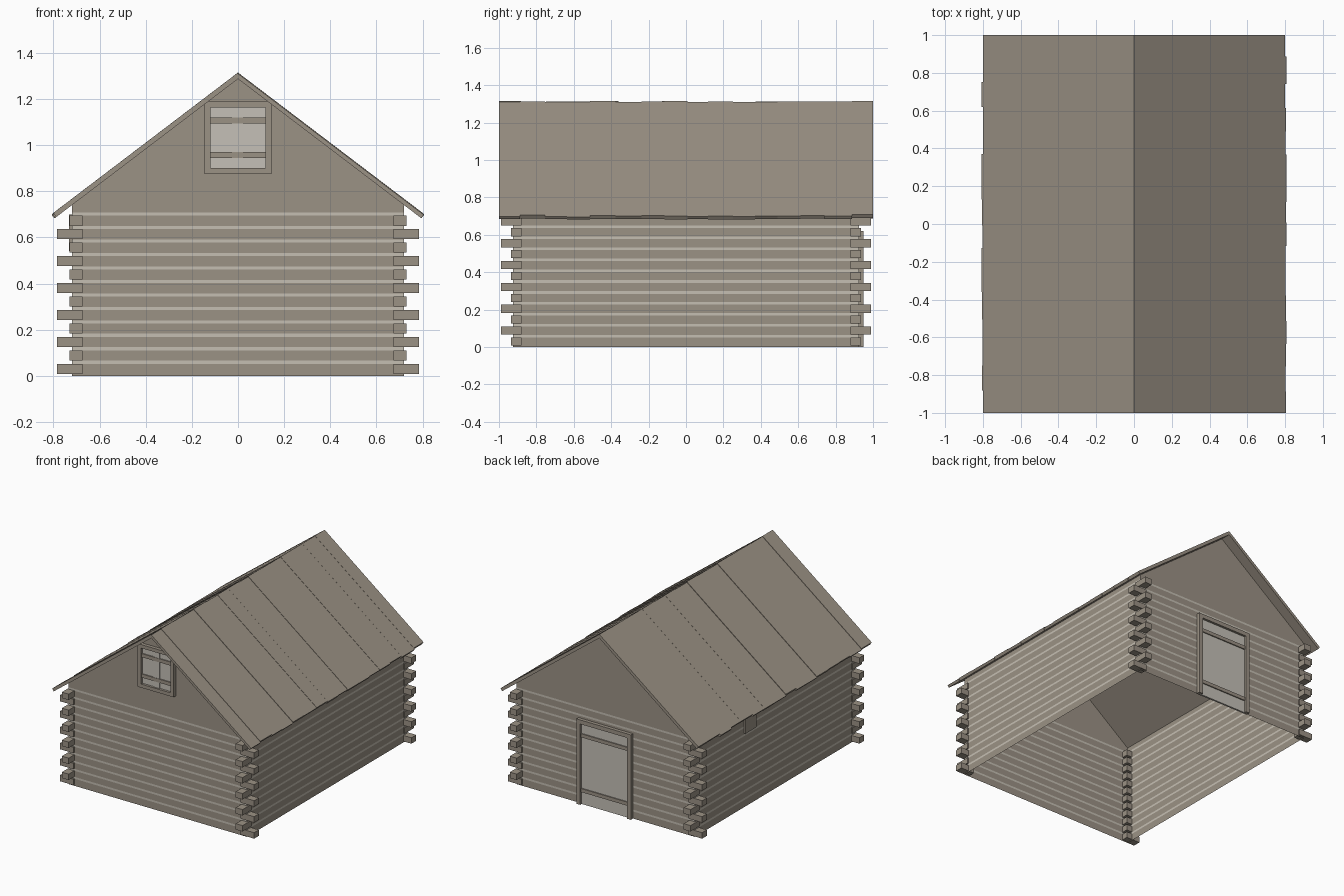
import bpy, bmesh, random

random.seed(4)
cube = bpy.data.objects.get("Cube")
if cube:
    bpy.data.objects.remove(cube, do_unlink=True)


def material(name, color):
    m = bpy.data.materials.new(name)
    m.use_nodes = True
    m.diffuse_color = (*color, 1)
    m.node_tree.nodes["Principled BSDF"].inputs["Base Color"].default_value = (*color, 1)
    return m


WOOD = material("weathered_wood", (0.33, 0.288, 0.235))
CHINK = material("pale_chinking", (0.56, 0.52, 0.45))
BOARD = material("pale_board", (0.56, 0.53, 0.475))


def finish(name, bm, *mats):
    mesh = bpy.data.meshes.new(name)
    bm.to_mesh(mesh)
    bm.free()
    for m in mats:
        mesh.materials.append(m)
    obj = bpy.data.objects.new(name, mesh)
    bpy.context.collection.objects.link(obj)
    return obj


def add_box(bm, x, y, z):
    """Box between the (low, high) pairs given for each axis."""
    verts = bmesh.ops.create_cube(bm, size=1)["verts"]
    for v in verts:
        v.co = [lo + (c + 0.5) * (hi - lo) for c, (lo, hi) in zip(v.co, (x, y, z))]


def boxes(name, mat, *specs):
    bm = bmesh.new()
    for s in specs:
        add_box(bm, *s)
    return finish(name, bm, mat)


# Main dimensions
WX, WY = 0.72, 0.925          # wall faces
PITCH, ROWS = 0.0584, 12      # log courses
RIDGE, SLOPE = 1.315, 0.76
UNDER = RIDGE - 0.026         # underside of the roof at the ridge
EAVE = UNDER - SLOPE * WX

# Log walls: open shell, banded into logs and pale chinking
bm = bmesh.new()
levels = [0]
for k in range(1, ROWS + 1):
    levels += [PITCH * k - 0.007, PITCH * k + 0.007]
levels.append(EAVE)
corners = [(-WX, -WY), (WX, -WY), (WX, WY), (-WX, WY)]
rings = [[bm.verts.new((x, y, z)) for x, y in corners] for z in levels]
for i in range(len(rings) - 1):
    low, high = rings[i], rings[i + 1]
    for a in range(4):
        b = (a + 1) % 4
        face = bm.faces.new((low[a], low[b], high[b], high[a]))
        face.material_index = i % 2
# Gables
for a, b, y in ((0, 1, -WY), (2, 3, WY)):
    peak = bm.verts.new((0, y, UNDER))
    bm.faces.new((rings[-1][a], rings[-1][b], peak))
finish("log_walls", bm, WOOD, CHINK)

# Interlocking log ends, alternating direction at each course
bm = bmesh.new()
for k in range(ROWS):
    z = (PITCH * k + 0.008, PITCH * (k + 1) - 0.007)
    reach_x, reach_y = (0.785, 0.935) if k % 2 == 0 else (0.73, 0.99)
    for sx in (-1, 1):
        for sy in (-1, 1):
            add_box(bm, sorted((sx * 0.675, sx * reach_x)),
                    sorted((sy * 0.88, sy * reach_y)), z)
finish("corner_log_ends", bm, WOOD)


# Roof boards, slightly uneven in height and length
def roof_side(name, side):
    bm = bmesh.new()
    count = 16
    edges = [-1 + 2 * i / count + random.uniform(-0.015, 0.015) for i in range(count + 1)]
    edges[0], edges[-1] = -1, 1
    for y0, y1 in zip(edges, edges[1:]):
        drop = random.uniform(0, 0.006)
        run = random.uniform(0.798, 0.808)
        top = RIDGE - drop
        profile = [(0, top), (run, top - SLOPE * run),
                   (run - 0.012, UNDER - 0.002 - SLOPE * (run - 0.012)), (0, UNDER - 0.002)]
        ends = [[bm.verts.new((side * x, y, z)) for x, z in profile] for y in (y0, y1)]
        bm.faces.new(ends[0])
        bm.faces.new(ends[1][::-1])
        for a in range(4):
            b = (a + 1) % 4
            bm.faces.new((ends[0][a], ends[1][a], ends[1][b], ends[0][b]))
    bmesh.ops.recalc_face_normals(bm, faces=bm.faces)
    finish(name, bm, WOOD)


roof_side("roof_boards_left", 1)
roof_side("roof_boards_right", -1)


# Boarded openings: frame, pale panel and two cross battens
def opening(name, side, half, z0, z1, rim, sill, battens):
    def depth(d):
        return sorted((side * (WY - 0.005), side * (WY + d)))
    inner = half - rim
    frame = [((-half, -inner), depth(0.025), (z0, z1)),
             ((inner, half), depth(0.025), (z0, z1)),
             ((-inner, inner), depth(0.025), (z1 - rim, z1))]
    if sill:
        frame.append(((-inner, inner), depth(0.025), (z0, z0 + rim)))
    boxes(name + "_frame", WOOD, *frame)
    boxes(name + "_panel", BOARD, ((-inner, inner), depth(0.008), (z0 + sill, z1 - rim)))
    boxes(name + "_battens", WOOD,
          *[((-inner, inner), depth(0.016), (b, b + 0.026)) for b in battens])


opening("gable_window", -1, 0.145, 0.875, 1.19, 0.026, 0.026, (0.945, 1.094))
boxes("gable_window_seam", BOARD,
      ((-0.025, 0.022), (-WY - 0.013, -WY), (0.901, 1.164)))
opening("back_door", 1, 0.22, 0, 0.62, 0.03, 0, (0.09, 0.49))

# Small hatch under the right eave
boxes("side_hatch", WOOD, ((-WX - 0.012, -WX + 0.005), (0.23, 0.36), (0.54, 0.70)))
